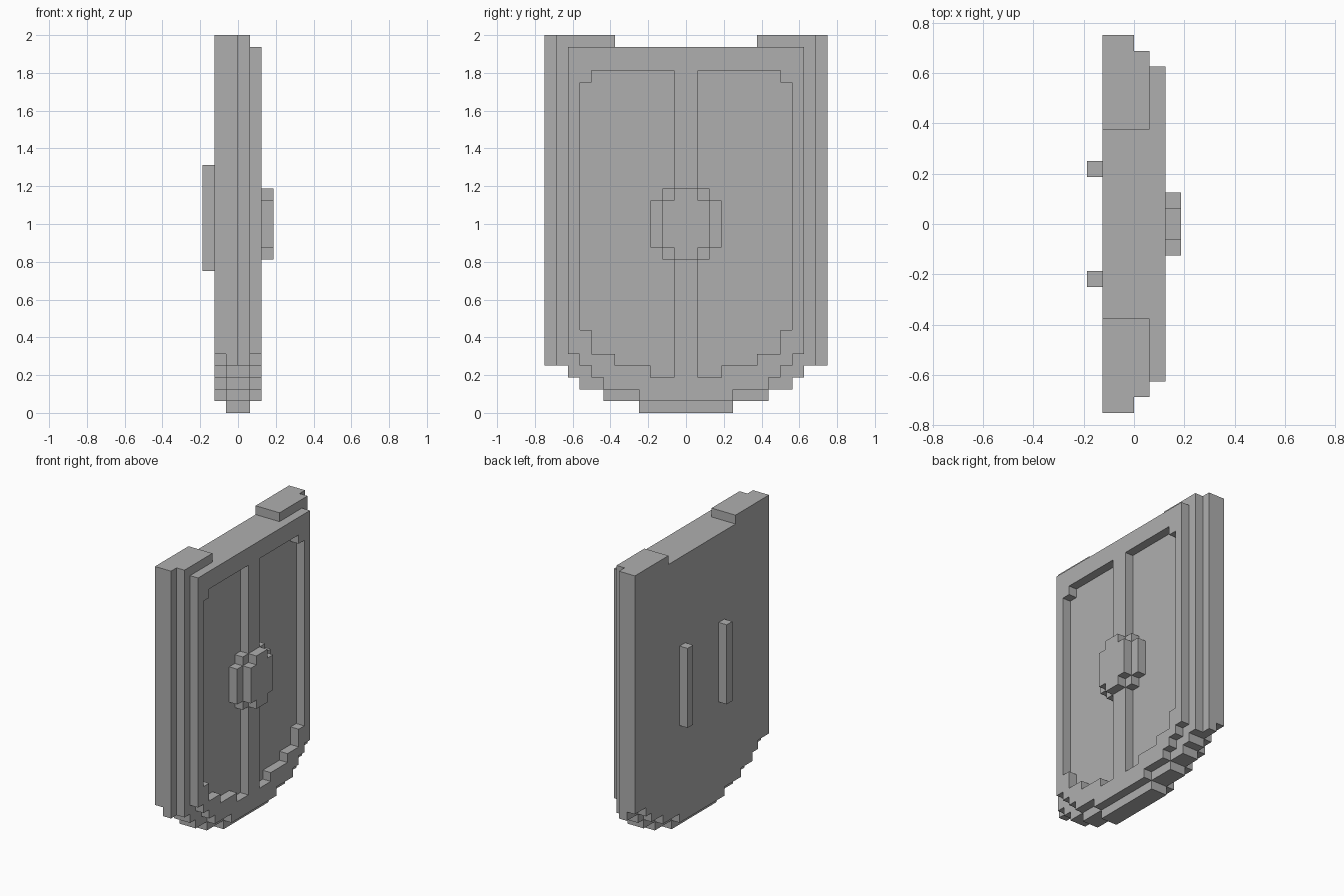
import bpy
import bmesh

U = 1 / 16  # one block

cube = bpy.data.objects.get("Cube")
if cube:
    bpy.data.objects.remove(cube, do_unlink=True)

grey = bpy.data.materials.new("plain_grey")
grey.use_nodes = True
grey.diffuse_color = (0.43, 0.43, 0.43, 1)
grey.node_tree.nodes["Principled BSDF"].inputs["Base Color"].default_value = grey.diffuse_color


def slab(name, outline, x0, x1):
    """Extrude a (y, z) outline, in blocks, from x0 to x1."""
    bm = bmesh.new()
    face = bm.faces.new([bm.verts.new((x0 * U, y * U, z * U)) for y, z in outline])
    moved = bmesh.ops.extrude_face_region(bm, geom=[face])["geom"]
    bmesh.ops.translate(bm, vec=((x1 - x0) * U, 0, 0),
                        verts=[v for v in moved if isinstance(v, bmesh.types.BMVert)])
    bmesh.ops.recalc_face_normals(bm, faces=bm.faces)
    mesh = bpy.data.meshes.new(name)
    bm.to_mesh(mesh)
    bm.free()
    mesh.materials.append(grey)
    obj = bpy.data.objects.new(name, mesh)
    bpy.context.collection.objects.link(obj)
    return obj


def stairs(steps, top):
    """One side of a stepped edge; steps are (half width, start height)."""
    pts = []
    for (y, z), (_, z_next) in zip(steps, steps[1:] + [(0, top)]):
        pts += [(y, z), (y, z_next)]
    return pts


def mirrored(side):
    return side + [(-y, z) for y, z in reversed(side)]


def rect(y0, y1, z0, z1):
    return [(y0, z0), (y1, z0), (y1, z1), (y0, z1)]


# Layered body, from the back to the front
low = [(4, 0), (7, 1), (9, 2), (10, 3)]
raised = [(y, z + 1) for y, z in low]
slab("back_layer", mirrored(stairs(raised + [(12, 5)], 31)), -2, -1)
slab("core_back_layer", mirrored(stairs(low + [(12, 4)], 31)), -1, 0)
slab("core_front_layer", mirrored(stairs(low + [(11, 4)], 31)), 0, 1)
frame = slab("front_frame", mirrored(stairs(
    [(4, 1), (7, 2), (8, 3), (9, 4), (10, 5)], 31)), 1, 2)

# Two stepped recesses cut through the front frame
recess = [(1, 3)] + stairs([(3, 3), (6, 4), (8, 5), (9, 7), (8, 28)], 29) + [(1, 29)]
cutters = []
for side in (1, -1):
    cutter = slab("recess_cutter", [(side * y, z) for y, z in recess], 0.5, 2.5)
    cutter.hide_render = True
    mod = frame.modifiers.new("recess", 'BOOLEAN')
    mod.operation, mod.solver, mod.object = 'DIFFERENCE', 'EXACT', cutter
    cutters.append(cutter)
bpy.context.view_layer.update()
cut_mesh = bpy.data.meshes.new_from_object(
    frame.evaluated_get(bpy.context.evaluated_depsgraph_get()))
frame.modifiers.clear()
frame.data = cut_mesh
for cutter in cutters:
    bpy.data.objects.remove(cutter, do_unlink=True)

# Stepped centre boss
for name, w, x in (("boss_base", 3, 1), ("boss_cap", 2, 2)):
    slab(name, mirrored(stairs([(w - 1, 13), (w, 14), (w - 1, 18)], 19)), x, x + 1)

# Raised top corners and rear handles
for side, label in ((1, "left"), (-1, "right")):
    slab(label + "_top_corner_back", rect(side * 6, side * 12, 31, 32), -2, 0)
    slab(label + "_top_corner_front", rect(side * 6, side * 11, 31, 32), 0, 1)
    slab(label + "_rear_handle", rect(side * 3, side * 4, 12, 21), -3, -2)
